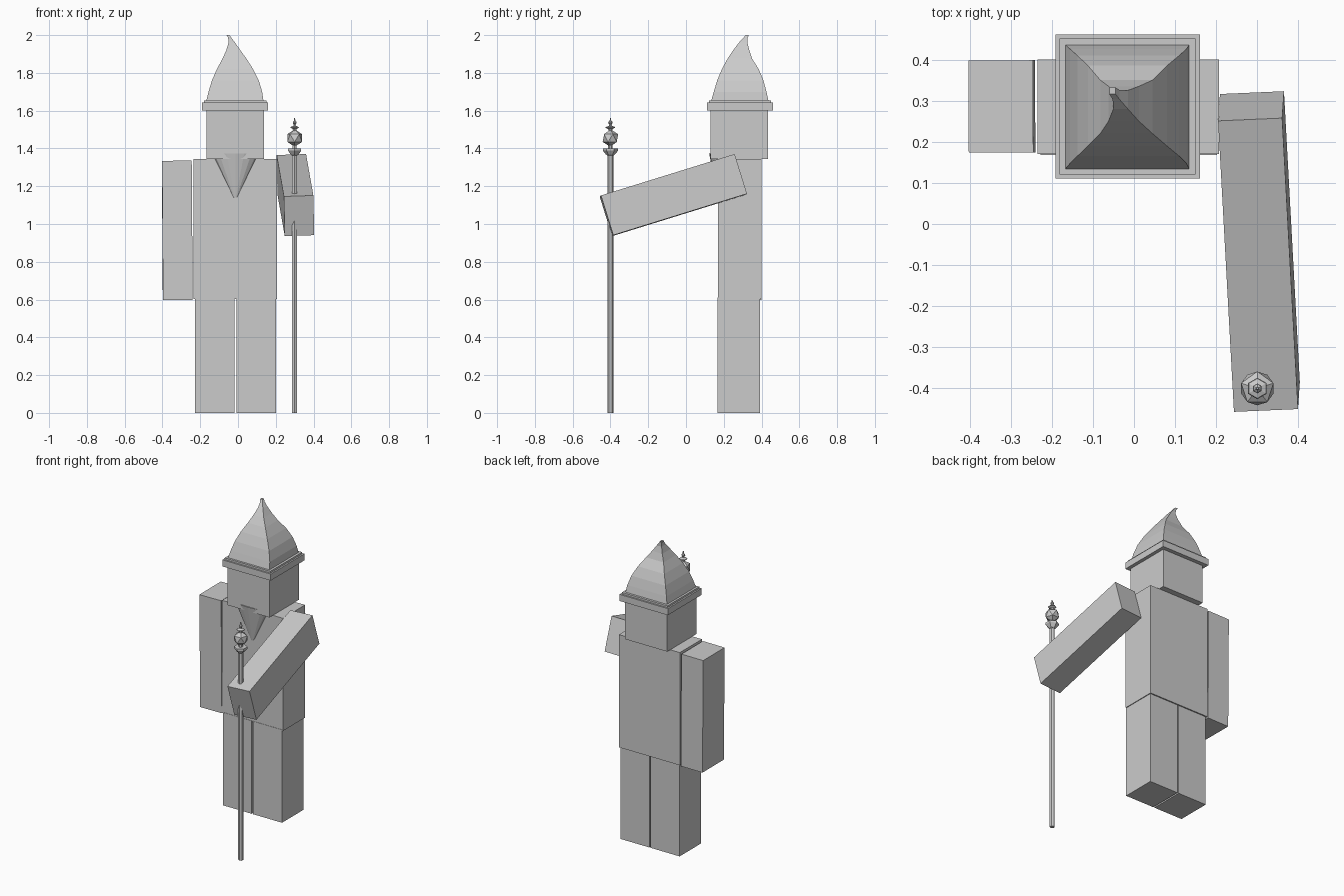
import bpy, bmesh
from math import radians, pi

if "Cube" in bpy.data.objects:
    bpy.data.objects.remove(bpy.data.objects["Cube"])


def box(name, x, y, z, rot=(0, 0, 0)):
    """Box from x, y and z ranges, turned about its own centre."""
    r = (x, y, z)
    bpy.ops.mesh.primitive_cube_add(size=1, location=[(a + b) / 2 for a, b in r],
                                    rotation=[radians(a) for a in rot])
    ob = bpy.context.object
    ob.name = name
    ob.scale = [b - a for a, b in r]
    return ob


def loft(name, rings):
    """Flat-faced skin through rings of points, capped at both ends."""
    bm = bmesh.new()
    loops = [[bm.verts.new(p) for p in ring] for ring in rings]
    n = len(loops[0])
    for a, b in zip(loops, loops[1:]):
        for i in range(n):
            j = (i + 1) % n
            bm.faces.new((a[i], a[j], b[j], b[i]))
    bm.faces.new(loops[0][::-1])
    bm.faces.new(loops[-1])
    bmesh.ops.recalc_face_normals(bm, faces=bm.faces)
    me = bpy.data.meshes.new(name)
    bm.to_mesh(me)
    bm.free()
    ob = bpy.data.objects.new(name, me)
    bpy.context.collection.objects.link(ob)
    return ob


def turned(name, profile, x, y, sides=6):
    """Lathe a (radius, z) profile about a vertical axis."""
    from math import cos, sin
    angles = [pi / 2 + 2 * pi * i / sides for i in range(sides)]
    return loft(name, [[(x + r * cos(a), y + r * sin(a), z) for a in angles]
                       for r, z in profile])


# Body, legs and hanging arm
box("torso", (-.235, .207), (.17, .40), (.603, 1.343))
box("leg_left", (-.228, -.018), (.168, .392), (0, .61))
box("leg_right", (-.008, .202), (.168, .392), (0, .61))
box("arm_hanging", (-.40, -.243), (.174, .398), (.598, 1.335), (0, -.4, .3))

# Raised arm reaching forward
box("arm_raised", (.226, .382), (-.438, .304), (1.043, 1.263), (17.2, -2, 2.5))

# Head and pointed beard
box("head", (-.168, .137), (.13, .435), (1.345, 1.61))
bpy.ops.mesh.primitive_cone_add(vertices=16, radius1=.008, radius2=.122, depth=.235,
                                location=(-.014, .17, 1.257))
beard = bpy.context.object
beard.name = "beard"
beard.scale.y = .39

# Hat: two-step brim and a curved four-sided crown with a bent tip
box("hat_brim", (-.191, .160), (.111, .461), (1.60, 1.643))
box("hat_band", (-.181, .150), (.121, .451), (1.64, 1.655))
crown = [(-.168, .135, .133, .437, 1.65), (-.156, .128, .147, .426, 1.70),
         (-.138, .110, .165, .410, 1.76), (-.112, .080, .190, .385, 1.82),
         (-.082, .045, .220, .350, 1.875), (-.062, .012, .250, .335, 1.92),
         (-.050, -.015, .280, .325, 1.96), (-.052, -.035, .303, .326, 1.985),
         (-.060, -.045, .316, .332, 2.0)]
loft("hat_crown", [[(a, c, z), (b, c, z), (b, d, z), (a, d, z)]
                   for a, b, c, d, z in crown])

# Staff with collar, gem and finial
SX, SY = .30, -.40
turned("staff_pole", [(.015, 0), (.015, 1.385)], SX, SY)
turned("staff_collar", [(.016, 1.362), (.024, 1.368), (.040, 1.388), (.040, 1.40),
                        (.012, 1.40), (.012, 1.42)], SX, SY)
bpy.ops.mesh.primitive_ico_sphere_add(subdivisions=1, radius=.046,
                                      location=(SX, SY, 1.455), rotation=(0, 0, pi / 2))
bpy.context.object.name = "staff_gem"
turned("staff_finial", [(.010, 1.49), (.012, 1.503), (.026, 1.510), (.024, 1.514),
                        (.007, 1.520), (.006, 1.527), (.012, 1.534), (.011, 1.541),
                        (.004, 1.547), (.003, 1.56)], SX, SY)
